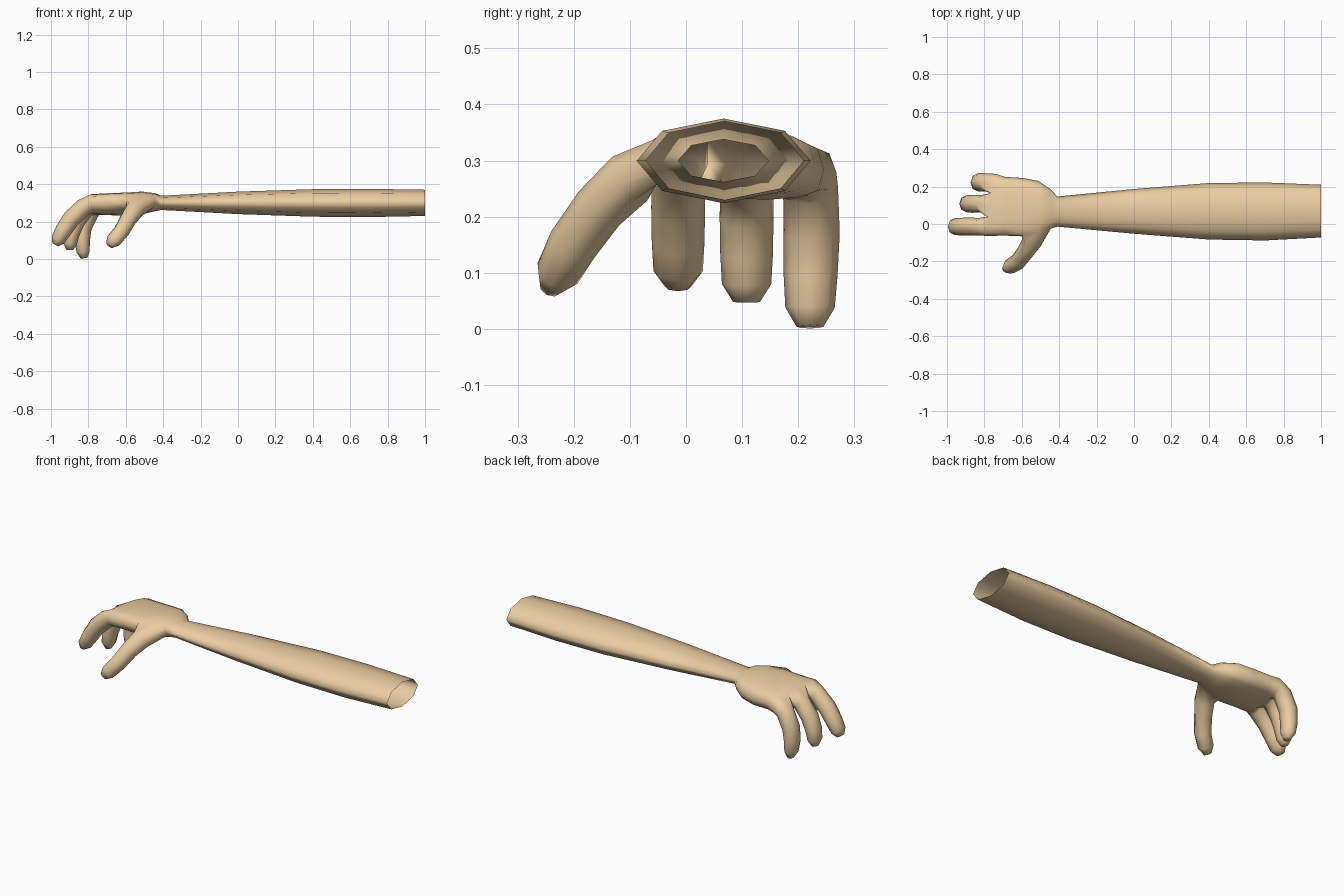
import bpy, bmesh
from math import pi, sin, cos, copysign
from mathutils import Vector

bm = bmesh.new()


def power(v, p):
    return copysign(abs(v) ** p, v)


def bridge(a, b):
    n = len(a)
    for i in range(n):
        bm.faces.new((a[i], a[(i + 1) % n], b[(i + 1) % n], b[i]))


def section(x, y0, y1, z0, z1, boxy=0.0, tilt=0.0, slant=0.0):
    """16-point ring from the thumb side over the top; boxy=0 gives an octagon."""
    cy, cz, a, h = (y0 + y1) / 2, (z0 + z1) / 2, (y1 - y0) / 2, (z1 - z0) / 2
    pts = []
    for k in range(16):
        t = pi - k * pi / 8
        c, s = cos(t), sin(t)
        if boxy:
            s = power(s, boxy) if abs(s) > 1e-6 else 0
        elif k % 2:
            c, s = c * cos(pi / 8), s * cos(pi / 8)
        pts.append(Vector((x + slant * c - 0.35 * slant * s, cy + a * c, cz + h * s - tilt * c)))
    return [bm.verts.new(p) for p in pts]


def digit(base, path, side):
    """Octagonal finger from an 8-vertex opening; path = (x, y, z, width, thickness)."""
    pts = [Vector(p[:3]) for p in path]
    prev = base
    start = sum((v.co for v in base), Vector((0, 0, 0))) / 8
    for i, p in enumerate(path):
        a = pts[i - 1] if i else start
        b = pts[min(i + 1, len(pts) - 1)]
        d = (b - a).normalized()
        s = (side - d * side.dot(d)).normalized()
        n = s.cross(d)
        ring = []
        for j in range(8):
            t = pi - j * pi / 4
            ring.append(bm.verts.new(pts[i] + s * cos(t) * p[3] + n * sin(t) * p[4]))
        bridge(prev, ring)
        prev = ring
    bm.faces.new(prev)


# Forearm: open octagonal sleeve
rings = [section(*r) for r in (
    (1.00, -0.072, 0.210, 0.230, 0.370),
    (0.70, -0.088, 0.222, 0.224, 0.375),
    (0.40, -0.083, 0.219, 0.226, 0.373),
    (0.00, -0.052, 0.187, 0.240, 0.360),
    (-0.41, -0.014, 0.147, 0.262, 0.338))]

# Palm
first = len(rings)
rings += [section(*r) for r in (
    (-0.445, -0.025, 0.185, 0.255, 0.352, 0.65, 0.004),
    (-0.510, -0.055, 0.230, 0.240, 0.360, 0.55, 0.008),
    (-0.595, -0.066, 0.246, 0.232, 0.354, 0.5, 0.010),
    (-0.690, -0.062, 0.252, 0.236, 0.350, 0.5, 0.010),
    (-0.765, -0.064, 0.268, 0.238, 0.344, 0.5, 0.012, 0.025))]
for a, b in zip(rings, rings[1:]):
    bridge(a, b)

# Fingers grow from three openings across the knuckles
k = rings[-1]
m1, m2 = (bm.verts.new((k[i].co + k[j].co) / 2 + Vector((-0.012, 0, 0)))
          for i, j in ((3, 13), (5, 11)))
Y = Vector((0, 1, 0))
digit([k[0], k[1], k[2], k[3], m1, k[13], k[14], k[15]], (
    (-0.825, -0.014, 0.277, 0.047, 0.048),
    (-0.890, -0.014, 0.217, 0.048, 0.048),
    (-0.932, -0.014, 0.155, 0.047, 0.045),
    (-0.962, -0.014, 0.103, 0.044, 0.038),
    (-0.977, -0.014, 0.076, 0.024, 0.018)), Y)
digit([m1, k[3], k[4], k[5], m2, k[11], k[12], k[13]], (
    (-0.815, 0.108, 0.268, 0.047, 0.048),
    (-0.866, 0.108, 0.200, 0.048, 0.047),
    (-0.890, 0.108, 0.135, 0.047, 0.043),
    (-0.898, 0.108, 0.080, 0.044, 0.036),
    (-0.900, 0.108, 0.048, 0.024, 0.018)), Y)
digit([m2, k[5], k[6], k[7], k[8], k[9], k[10], k[11]], (
    (-0.790, 0.222, 0.250, 0.049, 0.048),
    (-0.828, 0.224, 0.170, 0.050, 0.046),
    (-0.833, 0.222, 0.095, 0.048, 0.041),
    (-0.828, 0.221, 0.038, 0.044, 0.035),
    (-0.822, 0.221, 0.004, 0.024, 0.018)), Y)

# Thumb grows from the four faces on the side of the palm
A, B, C = rings[first:first + 3]
hole = {A[0], A[1], A[15], B[0], B[1], B[15], C[0], C[1], C[15]}
loop = [A[0], A[1], B[1], C[1], C[0], C[15], B[15], A[15]]
bmesh.ops.delete(bm, geom=[f for f in bm.faces if set(f.verts) <= hole], context='FACES')
digit(loop, (
    (-0.548, -0.100, 0.268, 0.055, 0.050),
    (-0.585, -0.155, 0.215, 0.047, 0.047),
    (-0.622, -0.202, 0.150, 0.044, 0.045),
    (-0.664, -0.229, 0.099, 0.042, 0.040),
    (-0.688, -0.242, 0.073, 0.022, 0.020)), Vector((-1, 0, 0)))

bmesh.ops.recalc_face_normals(bm, faces=bm.faces)
for f in bm.faces:
    f.smooth = True
mesh = bpy.data.meshes.new("arm_and_hand")
bm.to_mesh(mesh)
bm.free()
skin = bpy.data.materials.new("skin")
skin.diffuse_color = (0.83, 0.61, 0.36, 1)
mesh.materials.append(skin)
bpy.context.collection.objects.link(bpy.data.objects.new("arm_and_hand", mesh))
